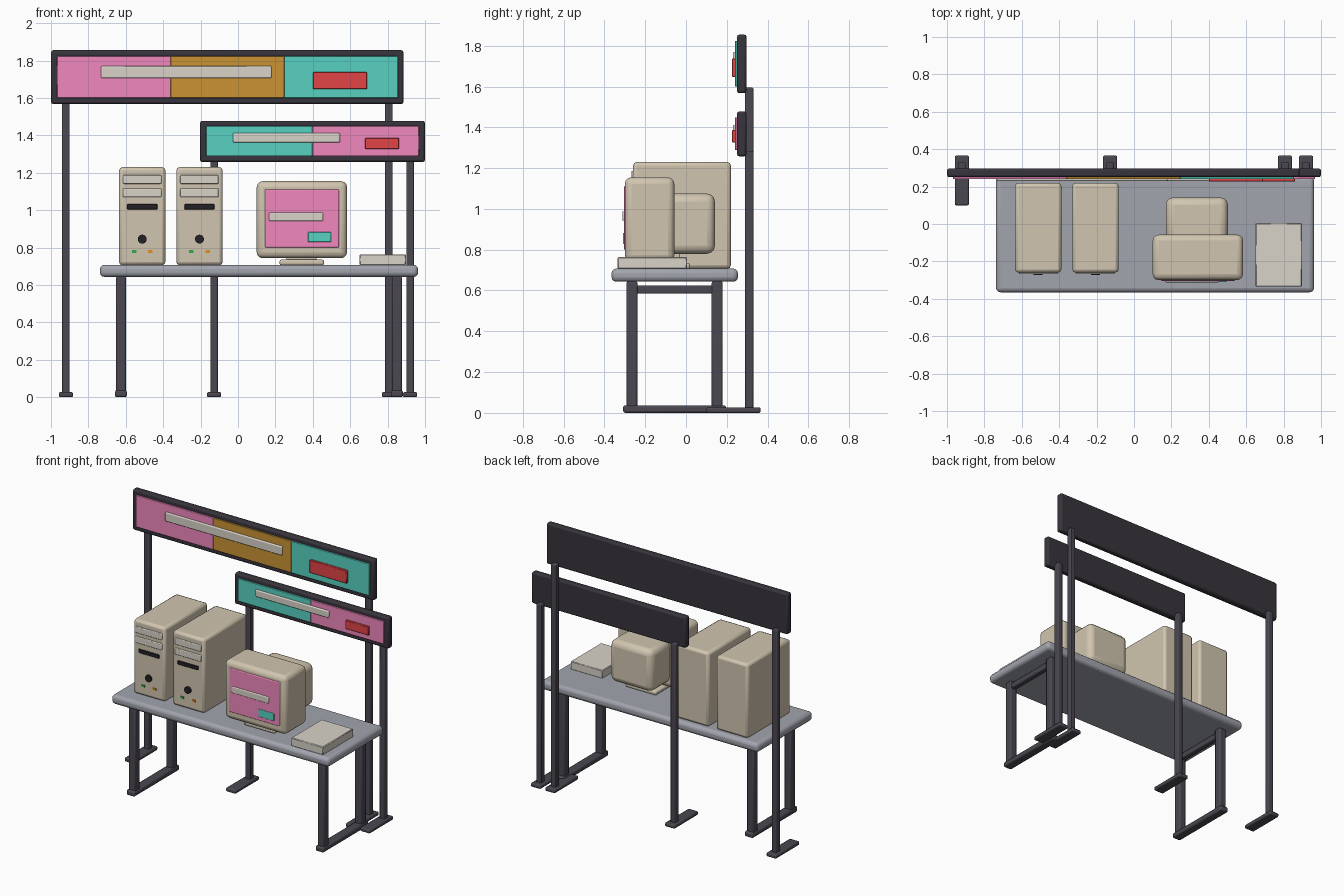
import bpy, bmesh, math

if "Cube" in bpy.data.objects:
    bpy.data.objects.remove(bpy.data.objects["Cube"])

def lin(v):
    return (v / 255) ** 2.2

def make_mat(name, r, g, b):
    m = bpy.data.materials.new(name)
    m.diffuse_color = (lin(r), lin(g), lin(b), 1)
    m.use_nodes = True
    m.node_tree.nodes["Principled BSDF"].inputs["Base Color"].default_value = m.diffuse_color
    return m

PINK = make_mat("pink", 240, 135, 188)
TEAL = make_mat("teal", 88, 208, 192)
GOLD = make_mat("gold", 200, 145, 55)
RED = make_mat("red", 226, 70, 72)
BEIGE = make_mat("beige", 208, 196, 174)
PALE = make_mat("pale", 215, 210, 200)
DARK = make_mat("dark", 58, 55, 62)
STEEL = make_mat("steel", 76, 73, 82)
TOP = make_mat("table_grey", 160, 163, 172)
BLACK = make_mat("black", 40, 38, 42)
GREEN = make_mat("green", 50, 170, 80)
ORANGE = make_mat("orange", 225, 140, 40)

def finish(name, bm, mat, bevel, segs, angle):
    me = bpy.data.meshes.new(name)
    bm.to_mesh(me)
    bm.free()
    ob = bpy.data.objects.new(name, me)
    bpy.context.collection.objects.link(ob)
    me.materials.append(mat)
    if bevel:
        mod = ob.modifiers.new("bevel", 'BEVEL')
        mod.width, mod.segments = bevel, segs
        mod.limit_method = 'ANGLE'
    bpy.ops.object.select_all(action='DESELECT')
    ob.select_set(True)
    bpy.context.view_layer.objects.active = ob
    bpy.ops.object.shade_smooth_by_angle(angle=math.radians(angle))
    return ob

def box(name, x, y, z, mat, bevel=0.0, segs=2, angle=40):
    """Box from (min, max) ranges on each axis."""
    bm = bmesh.new()
    bmesh.ops.create_cube(bm, size=1)
    for v in bm.verts:
        for i, (lo, hi) in enumerate((x, y, z)):
            v.co[i] = lo if v.co[i] < 0 else hi
    return finish(name, bm, mat, bevel, segs, angle)

def button(name, x, y, z, r, depth, mat):
    bm = bmesh.new()
    bmesh.ops.create_cone(bm, cap_ends=True, segments=20, radius1=r, radius2=r, depth=depth)
    ob = finish(name, bm, mat, 0, 1, 40)
    ob.rotation_euler.x = math.pi / 2
    ob.location = (x, y, z)

def around(c, half):
    return (c - half, c + half)

# Sign boards on posts
def sign(name, x, z, px, pz, panels, bar, red, posts, post_top):
    box(name + "_frame", x, (0.25, 0.297), z, DARK, 0.012)
    w = (px[1] - px[0]) / len(panels)
    for i, m in enumerate(panels):
        box(f"{name}_panel_{i}", (px[0] + i * w, px[0] + (i + 1) * w), (0.24, 0.26), pz, m, 0.003, 2)
    box(name + "_light_strip", bar[0], (0.23, 0.25), bar[1], PALE, 0.007, 3, 60)
    box(name + "_red_label", red[0], (0.226, 0.25), red[1], RED, 0.003, 1)
    for i, c in enumerate(posts):
        box(f"{name}_post_{i}", around(c, 0.02), (0.29, 0.33), (0.01, post_top), STEEL, 0.006)
        box(f"{name}_foot_{i}", around(c, 0.038), (0.10, 0.366), (0, 0.027), STEEL, 0.008)

sign("large_sign", (-1.0, 0.885), (1.567, 1.855), (-0.968, 0.855), (1.6, 1.824),
     (PINK, GOLD, TEAL), ((-0.733, 0.18), (1.706, 1.77)), ((0.40, 0.69), (1.647, 1.738)),
     (-0.92, 0.807), 1.595)
sign("small_sign", (-0.203, 1.0), (1.257, 1.478), (-0.171, 0.968), (1.289, 1.449),
     (TEAL, PINK), ((-0.027, 0.545), (1.362, 1.412)), ((0.68, 0.86), (1.326, 1.387)),
     (-0.128, 0.92), 1.285)

# Table
box("table_top", (-0.738, 0.963), (-0.365, 0.255), (0.643, 0.708), TOP, 0.024, 3)
for side, c in (("left", -0.626), ("right", 0.85)):
    for part, y in (("front", -0.265), ("back", 0.153)):
        box(f"{side}_{part}_leg", around(c, 0.027), around(y, 0.027), (0.01, 0.645), STEEL, 0.009)
    box(side + "_floor_bar", around(c, 0.032), (-0.308, 0.197), (0, 0.037), STEEL, 0.01)
    box(side + "_upper_bar", around(c, 0.02), (-0.265, 0.153), (0.585, 0.625), STEEL, 0.006)

# Computer towers
for n, c in enumerate((-0.512, -0.206)):
    t = f"tower_{n}_"
    box(t + "case", around(c, 0.124), (-0.26, 0.22), (0.706, 1.23), BEIGE, 0.018)
    for i, z in enumerate((1.164, 1.093)):
        box(f"{t}drive_bay_{i}", around(c, 0.103), (-0.268, -0.25), around(z, 0.023), PALE, 0.005)
    box(t + "disk_slot", around(c, 0.081), (-0.266, -0.25), around(1.018, 0.014), BLACK, 0.003, 1)
    button(t + "power_button", c, -0.262, 0.845, 0.024, 0.022, BLACK)
    for part, dx, m in (("green", -0.044, GREEN), ("orange", 0.044, ORANGE)):
        box(f"{t}{part}_light", around(c + dx, 0.012), (-0.266, -0.25), around(0.779, 0.007), m)

# Monitor
box("monitor_case", (0.10, 0.583), (-0.30, -0.057), (0.743, 1.155), BEIGE, 0.032, 3)
box("monitor_back", (0.17, 0.502), (-0.10, 0.142), (0.78, 1.075), BEIGE, 0.04, 3)
box("monitor_screen", (0.144, 0.54), (-0.305, -0.28), (0.80, 1.112), PINK, 0.006)
box("screen_strip", (0.166, 0.455), (-0.312, -0.29), (0.942, 0.988), PALE, 0.006, 3, 60)
box("screen_label", (0.374, 0.497), (-0.31, -0.29), (0.829, 0.882), TEAL, 0.004)
box("monitor_neck", (0.26, 0.42), (-0.21, -0.03), (0.715, 0.78), BEIGE, 0.006)
box("monitor_base", (0.222, 0.46), (-0.25, 0.02), (0.706, 0.735), BEIGE, 0.009)

# Flat box on the right of the table
box("flat_box", (0.65, 0.898), (-0.335, 0.005), (0.706, 0.764), PALE, 0.004, 1)
